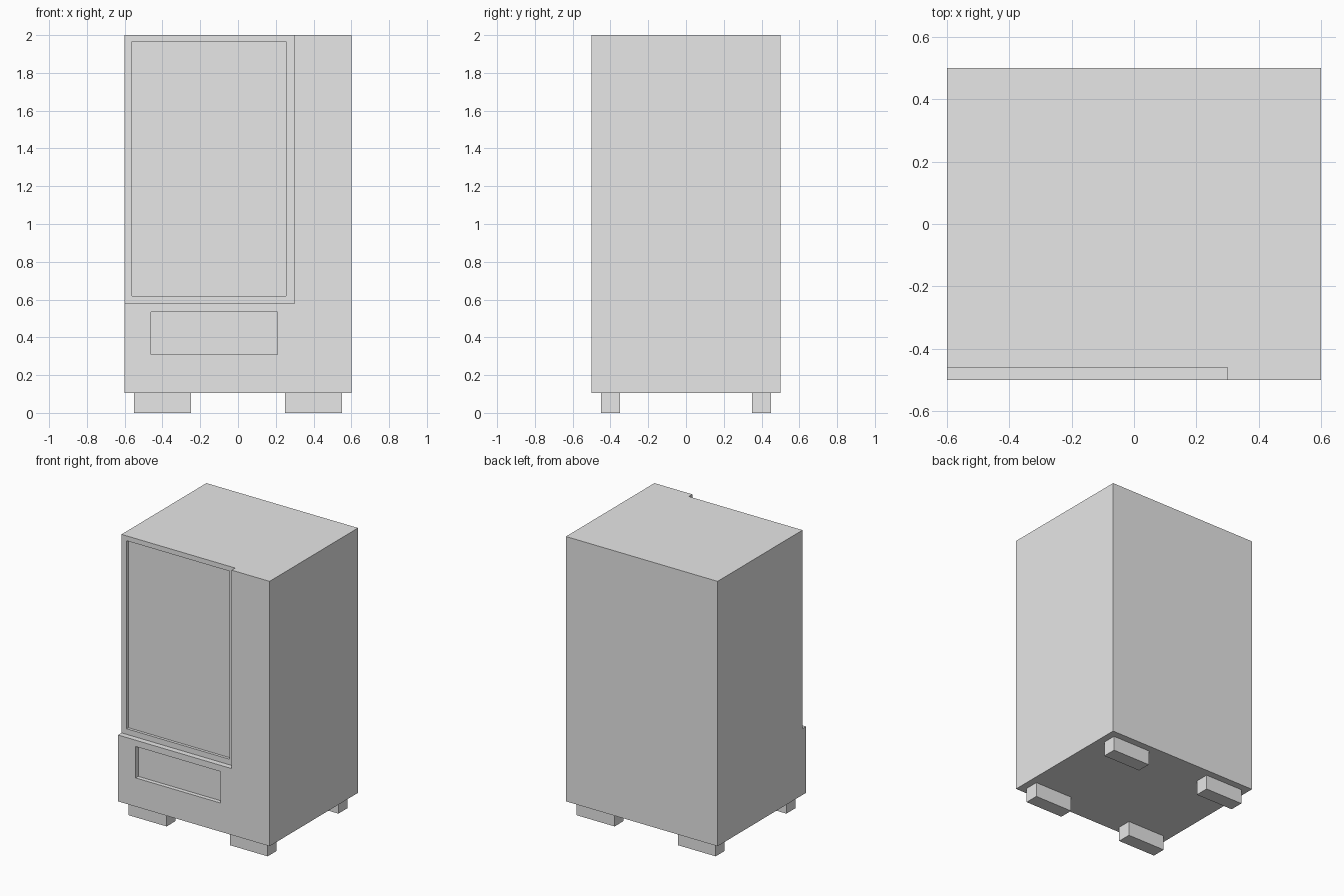
import bpy, bmesh
from mathutils import Vector

if "Cube" in bpy.data.objects:
    bpy.data.objects.remove(bpy.data.objects["Cube"])

grey = bpy.data.materials.new("plain grey")
grey.diffuse_color = (0.8, 0.8, 0.8, 1)
grey.use_nodes = True
grey.node_tree.nodes["Principled BSDF"].inputs["Base Color"].default_value = grey.diffuse_color


def box(name, lo, hi):
    """Axis-aligned box between two corners."""
    lo, hi = Vector(lo), Vector(hi)
    bm = bmesh.new()
    bmesh.ops.create_cube(bm, size=1)
    for v in bm.verts:
        v.co = (lo + hi) / 2 + v.co * (hi - lo)
    mesh = bpy.data.meshes.new(name)
    bm.to_mesh(mesh)
    bm.free()
    mesh.materials.append(grey)
    ob = bpy.data.objects.new(name, mesh)
    bpy.context.collection.objects.link(ob)
    return ob


def carve(target, name, lo, hi):
    """Cut a box-shaped recess out of the target."""
    cutter = box(name, lo, hi)
    cutter.hide_render = True
    cutter.hide_set(True)
    cutter.display_type = 'WIRE'
    mod = target.modifiers.new(name, 'BOOLEAN')
    mod.operation = 'DIFFERENCE'
    mod.solver = 'EXACT'
    mod.object = cutter
    bpy.context.view_layer.update()
    # Apply the cut, then remove the helper
    result = bpy.data.meshes.new_from_object(
        target.evaluated_get(bpy.context.evaluated_depsgraph_get()))
    target.modifiers.clear()
    target.data = result
    bpy.data.objects.remove(cutter)


# Cabinet with stepped display front, framed window and delivery slot
cabinet = box("cabinet", (-0.6, -0.5, 0.105), (0.6, 0.5, 2.0))
carve(cabinet, "display_step", (-0.7, -0.6, 0.58), (0.3, -0.46, 2.1))
carve(cabinet, "window_recess", (-0.56, -0.6, 0.62), (0.255, -0.44, 1.965))
carve(cabinet, "delivery_slot", (-0.46, -0.6, 0.31), (0.21, -0.47, 0.535))

# Four block feet
for sx, side in ((-1, "left"), (1, "right")):
    for sy, end in ((-1, "front"), (1, "back")):
        c = Vector((sx * 0.4, sy * 0.4, 0))
        box(f"{end}_{side}_foot", c + Vector((-0.15, -0.05, 0)),
            c + Vector((0.15, 0.05, 0.105)))
